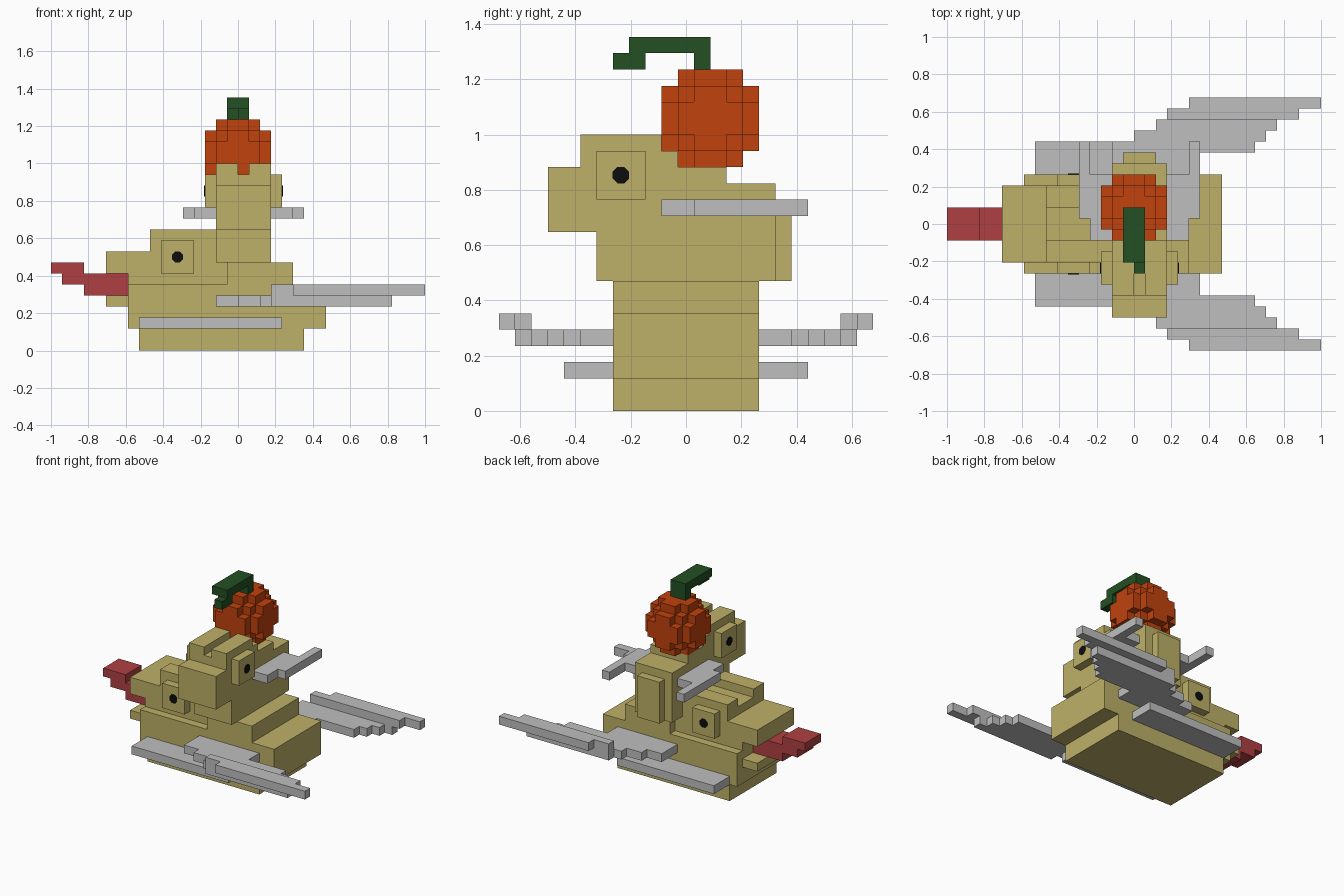
import bpy
import bmesh
import math

cube = bpy.data.objects.get("Cube")
if cube:
    bpy.data.objects.remove(cube, do_unlink=True)

U = 2 / 34  # size of one block


def material(name, rgb):
    m = bpy.data.materials.new(name)
    m.use_nodes = True
    m.diffuse_color = (*rgb, 1)
    m.node_tree.nodes["Principled BSDF"].inputs["Base Color"].default_value = (*rgb, 1)
    return m


KHAKI = material("khaki yellow", (0.515, 0.434, 0.14))
ORANGE = material("pumpkin orange", (0.533, 0.054, 0.004))
GREEN = material("dark green", (0.017, 0.08, 0.017))
RED = material("tongue red", (0.434, 0.051, 0.054))
GREY = material("wing grey", (0.52, 0.52, 0.52))
BLACK = material("eye black", (0.004, 0.004, 0.004))


def finish(name, bm, mat):
    mesh = bpy.data.meshes.new(name)
    bm.to_mesh(mesh)
    bm.free()
    mesh.materials.append(mat)
    ob = bpy.data.objects.new(name, mesh)
    bpy.context.collection.objects.link(ob)
    return ob


def blocks(name, mat, *boxes):
    """Boxes given as x0, x1, y0, y1, z0, z1 in block units."""
    bm = bmesh.new()
    for x0, x1, y0, y1, z0, z1 in boxes:
        for v in bmesh.ops.create_cube(bm, size=1)["verts"]:
            v.co = ((x0 if v.co.x < 0 else x1) * U,
                    (y0 if v.co.y < 0 else y1) * U,
                    (z0 if v.co.z < 0 else z1) * U)
    return finish(name, bm, mat)


def eye(name, x, y, z, axis):
    """Thin eight-sided pupil facing along the x or y axis."""
    bm = bmesh.new()
    bmesh.ops.create_cone(bm, cap_ends=True, segments=8, radius1=0.55 * U,
                          radius2=0.55 * U, depth=0.008)
    ob = finish(name, bm, BLACK)
    ob.location = (x * U, y * U, z * U)
    turn = math.pi / 8
    ob.rotation_euler = (math.pi / 2, 0, turn * 0) if axis == "y" else (0, math.pi / 2, 0)
    for v in ob.data.vertices:
        c, s = math.cos(turn), math.sin(turn)
        v.co.x, v.co.y = c * v.co.x - s * v.co.y, s * v.co.x + c * v.co.y


# Large bird: stepped body, head with open beak and grooved brow
blocks("large_body", KHAKI,
       (-9, 6, -4.5, 4.5, 0, 2),
       (-10, 8, -4.5, 4.5, 2, 6),
       (-1, 5, -4.5, 4.5, 6, 8))
blocks("large_head", KHAKI,
       (-10, -1, -3.5, 3.5, 6, 9),
       (-12, -10, -3.5, 3.5, 7, 9),
       (-8, -1, -3.5, 3.5, 9, 10),
       (-8, -1, -3.5, -1.5, 10, 11),
       (-8, -1, 1.5, 3.5, 10, 11))
blocks("lower_beak", KHAKI, (-12, -10, -3.5, 3.5, 4, 5))
blocks("tongue", RED,
       (-14, -10, -1.5, 1.5, 5, 6),
       (-16, -10, -1.5, 1.5, 6, 7),
       (-17, -14, -1.5, 1.5, 7, 8))

# Rows of the swept wing: x start, x end, inner y, outer y, z start, z end
WING_ROWS = [(-2, 6, 4.5, 6.5, 4, 5), (-2, 11, 6.5, 7.5, 4, 5),
             (0, 12, 7.5, 8.5, 4, 5), (2, 13, 8.5, 9.5, 4, 5),
             (3, 14, 9.5, 10.5, 4, 5), (3, 15, 9.5, 10.5, 5, 6),
             (5, 17, 10.5, 11.5, 5, 6)]

for side, s in (("front", -1), ("back", 1)):
    def mirrored(b):
        y0, y1 = sorted((s * b[2], s * b[3]))
        return (b[0], b[1], y0, y1, b[4], b[5])
    blocks(side + "_swept_wing", GREY, *[mirrored(b) for b in WING_ROWS])
    blocks(side + "_low_fin", GREY, mirrored((-9, 4, 4.5, 7.5, 2, 3)))
    blocks(side + "_large_eye_plate", KHAKI, mirrored((-7, -4, 3.5, 4.5, 7, 10)))
    eye(side + "_large_eye", -5.5, s * 4.5, 8.5, "y")

# Small bird riding on top, facing the front
blocks("small_body", KHAKI,
       (-2, 3, -5.5, 5.5, 8, 14),
       (-2, 3, -5.5, 2.5, 14, 15))
blocks("small_tail", KHAKI, (-1, 2, 5.5, 6.5, 8, 13))
blocks("small_head", KHAKI,
       (-2, 3, -8.5, -5.5, 11, 15),
       (-2, 3, -6.5, -0.5, 15, 16),
       (-2, 0, -6.5, -1.5, 16, 17),
       (1, 3, -6.5, -1.5, 16, 17))

CENTRE = 0.5  # middle of the small bird
for side, s in (("right", -1), ("left", 1)):
    def offset(a, b):
        return sorted((CENTRE + s * a, CENTRE + s * b))
    blocks(side + "_small_eye_plate", KHAKI, (*offset(2.5, 3.5), -5.5, -2.5, 13, 16))
    eye(side + "_small_eye", CENTRE + s * 3.5, -4, 14.5, "x")
    blocks(side + "_small_wing", GREY,
           (*offset(2.5, 4.5), -1.5, 4.5, 12, 13),
           (*offset(4.5, 5.5), 0.5, 7.5, 12, 13))

# Blocky round fruit with a bent stalk
SIZES = [(3, 2, 1), (3, 1, 2), (2, 3, 1), (1, 3, 2), (2, 1, 3), (1, 2, 3), (2, 2, 2)]
blocks("fruit", ORANGE,
       *[(-a, a, 1.5 - b, 1.5 + b, 18 - c, 18 + c) for a, b, c in SIZES])
blocks("stalk", GREEN,
       (-1, 1, 0.5, 1.5, 21, 22),
       (-1, 1, -3.5, 1.5, 22, 23),
       (0, 1, -4.5, -2.5, 21, 22))
